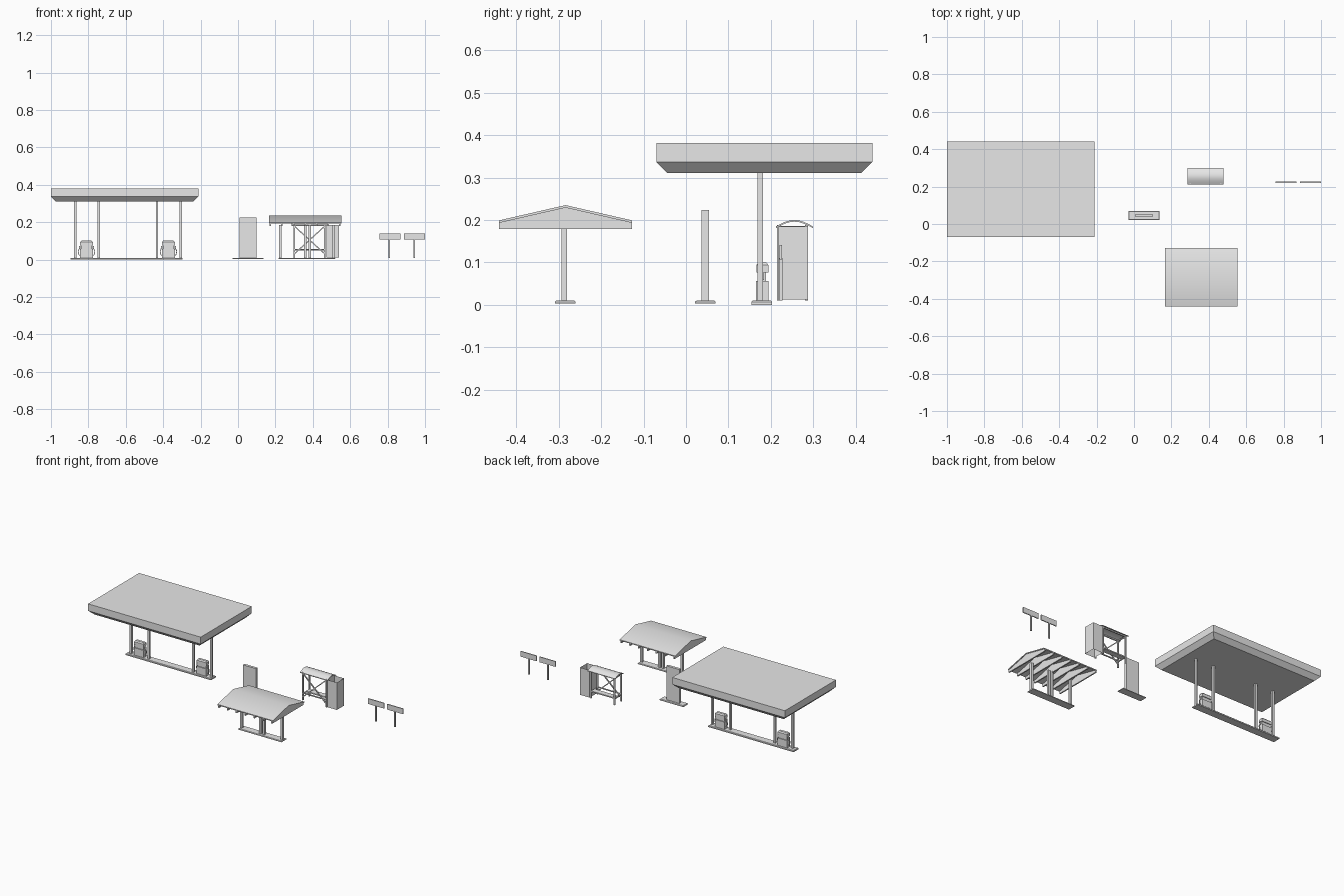
import bpy, bmesh, math
from mathutils import Vector

cube = bpy.data.objects.get("Cube")
if cube:
    bpy.data.objects.remove(cube, do_unlink=True)

grey = bpy.data.materials.new("plain grey")
grey.use_nodes = True
grey.diffuse_color = (0.8, 0.8, 0.8, 1)
grey.node_tree.nodes["Principled BSDF"].inputs["Base Color"].default_value = (0.8, 0.8, 0.8, 1)


def finish(name, bm, smooth=False):
    bmesh.ops.recalc_face_normals(bm, faces=bm.faces)
    mesh = bpy.data.meshes.new(name)
    bm.to_mesh(mesh)
    bm.free()
    mesh.materials.append(grey)
    ob = bpy.data.objects.new(name, mesh)
    bpy.context.collection.objects.link(ob)
    if smooth:
        bpy.ops.object.select_all(action='DESELECT')
        ob.select_set(True)
        bpy.context.view_layer.objects.active = ob
        bpy.ops.object.shade_smooth_by_angle(angle=math.radians(40))
    return ob


def loft(name, x, y, levels, caps=True):
    """Stack of rectangles: levels are (z, inset) inside the x and y ranges."""
    bm = bmesh.new()
    rings = []
    for z, i in levels:
        corners = [(x[0] + i, y[0] + i), (x[1] - i, y[0] + i),
                   (x[1] - i, y[1] - i), (x[0] + i, y[1] - i)]
        rings.append([bm.verts.new((a, b, z)) for a, b in corners])
    for low, high in zip(rings, rings[1:]):
        for k in range(4):
            n = (k + 1) % 4
            bm.faces.new((low[k], low[n], high[n], high[k]))
    if caps:
        bm.faces.new(rings[0])
        bm.faces.new(rings[-1])
    return finish(name, bm)


def box(name, x, y, z):
    return loft(name, x, y, [(z[0], 0), (z[1], 0)])


def post(name, x, y, z, w):
    return box(name, (x - w / 2, x + w / 2), (y - w / 2, y + w / 2), z)


def extrude_x(name, profile, x0, x1, smooth=False):
    """Extrude a y-z outline along x."""
    bm = bmesh.new()
    face = bm.faces.new([bm.verts.new((x0, y, z)) for y, z in profile])
    out = bmesh.ops.extrude_face_region(bm, geom=[face])
    verts = [v for v in out["geom"] if isinstance(v, bmesh.types.BMVert)]
    bmesh.ops.translate(bm, verts=verts, vec=(x1 - x0, 0, 0))
    return finish(name, bm, smooth)


def beam(name, a, b, w):
    """Square bar between two points."""
    a, b = Vector(a), Vector(b)
    bm = bmesh.new()
    bmesh.ops.create_cube(bm, size=1)
    bmesh.ops.scale(bm, verts=bm.verts, vec=(w, w, (b - a).length))
    bm.transform((b - a).to_track_quat('Z', 'Y').to_matrix().to_4x4())
    bmesh.ops.translate(bm, verts=bm.verts, vec=(a + b) / 2)
    return finish(name, bm)


# Large fuel canopy on four posts
loft("large_canopy", (-1, -0.212), (-0.07, 0.44),
     [(0.311, 0.026), (0.337, 0), (0.381, 0)])
loft("pump_island", (-0.895, -0.297), (0.154, 0.203), [(0, 0), (0.007, 0), (0.01, 0.003)])
for x in (-0.87, -0.745, -0.433, -0.307):
    post("large_canopy_post", x, 0.175, (0.01, 0.315), 0.013)

# Fuel pumps with a hose on each side
for cx in (-0.81, -0.372):
    def span(w):
        return (cx - w, cx + w)
    box("pump_cabinet", span(0.034), (0.165, 0.195), (0.01, 0.056))
    box("pump_recess", span(0.03), (0.171, 0.189), (0.056, 0.078))
    loft("pump_head", span(0.034), (0.166, 0.194), [(0.076, 0), (0.094, 0), (0.101, 0.006)])
    for s in (-1, 1):
        box("pump_nozzle", sorted((cx + s * 0.033, cx + s * 0.041)), (0.177, 0.184), (0.058, 0.074))
        path = [(0.038, 0.06), (0.045, 0.045), (0.04, 0.025), (0.033, 0.022)]
        pts = [(cx + s * dx, 0.18, z) for dx, z in path]
        for a, b in zip(pts, pts[1:]):
            beam("pump_hose", a, b, 0.004)

# Freestanding price panel
loft("panel_base", (-0.03, 0.137), (0.021, 0.07), [(0.003, 0), (0.007, 0), (0.01, 0.004)])
box("price_panel", (0.008, 0.1), (0.037, 0.054), (0.009, 0.224))

# Small gabled canopy with ribs underneath
mid, half = -0.284, 0.157
roof = [(mid - half, 0.199), (mid, 0.235), (mid + half, 0.199),
        (mid + half, 0.193), (mid, 0.229), (mid - half, 0.193)]
extrude_x("gabled_roof", roof, 0.165, 0.553, True)
rib = [(mid - half, 0.179), (mid + half, 0.179), (mid + half, 0.195),
       (mid, 0.231), (mid - half, 0.195)]
for i in range(7):
    x = 0.173 + i * 0.062
    extrude_x("roof_rib", rib, x - 0.004, x + 0.004)
loft("small_canopy_base", (0.217, 0.52), (-0.309, -0.26), [(0.003, 0), (0.007, 0), (0.01, 0.003)])
for x in (0.226, 0.36, 0.384, 0.51):
    post("small_canopy_post", x, -0.287, (0.009, 0.185), 0.014)

# Open shelter with a curved roof
y0, y1 = 0.212, 0.299
arc = []
for i in range(9):
    t = i / 8
    arc.append((y0 + (y1 - y0) * t, 0.185 + 0.015 * math.sin(math.pi * t)))
under = [(y, z - 0.004) for y, z in reversed(arc)]
extrude_x("shelter_roof", arc + under, 0.286, 0.479, True)
for x in (0.3, 0.465):
    for y in (0.219, 0.284):
        post("shelter_post", x, y, (0.01, 0.188), 0.008)
    beam("shelter_side_rail", (x, 0.219, 0.05), (x, 0.284, 0.05), 0.006)
    beam("shelter_top_side", (x, 0.219, 0.183), (x, 0.284, 0.183), 0.006)
for y in (0.219, 0.284):
    beam("shelter_top_rail", (0.3, y, 0.182), (0.465, y, 0.182), 0.007)
beam("shelter_low_rail", (0.3, 0.219, 0.055), (0.465, 0.219, 0.055), 0.006)
for za, zb in ((0.03, 0.18), (0.18, 0.03)):
    beam("shelter_cross_brace", (0.3, 0.219, za), (0.465, 0.219, zb), 0.006)
box("shelter_bench", (0.3, 0.465), (0.25, 0.284), (0.048, 0.055))

# Hollow cabinet beside the shelter
loft("open_cabinet", (0.473, 0.54), (0.217, 0.288), [(0.012, 0), (0.185, 0)], caps=False)

# Pair of small signs
for x in (0.811, 0.943):
    box("sign_board", (x - 0.055, x + 0.057), (0.22, 0.226), (0.107, 0.141))
    post("sign_post", x - 0.002, 0.223, (0.01, 0.11), 0.008)
